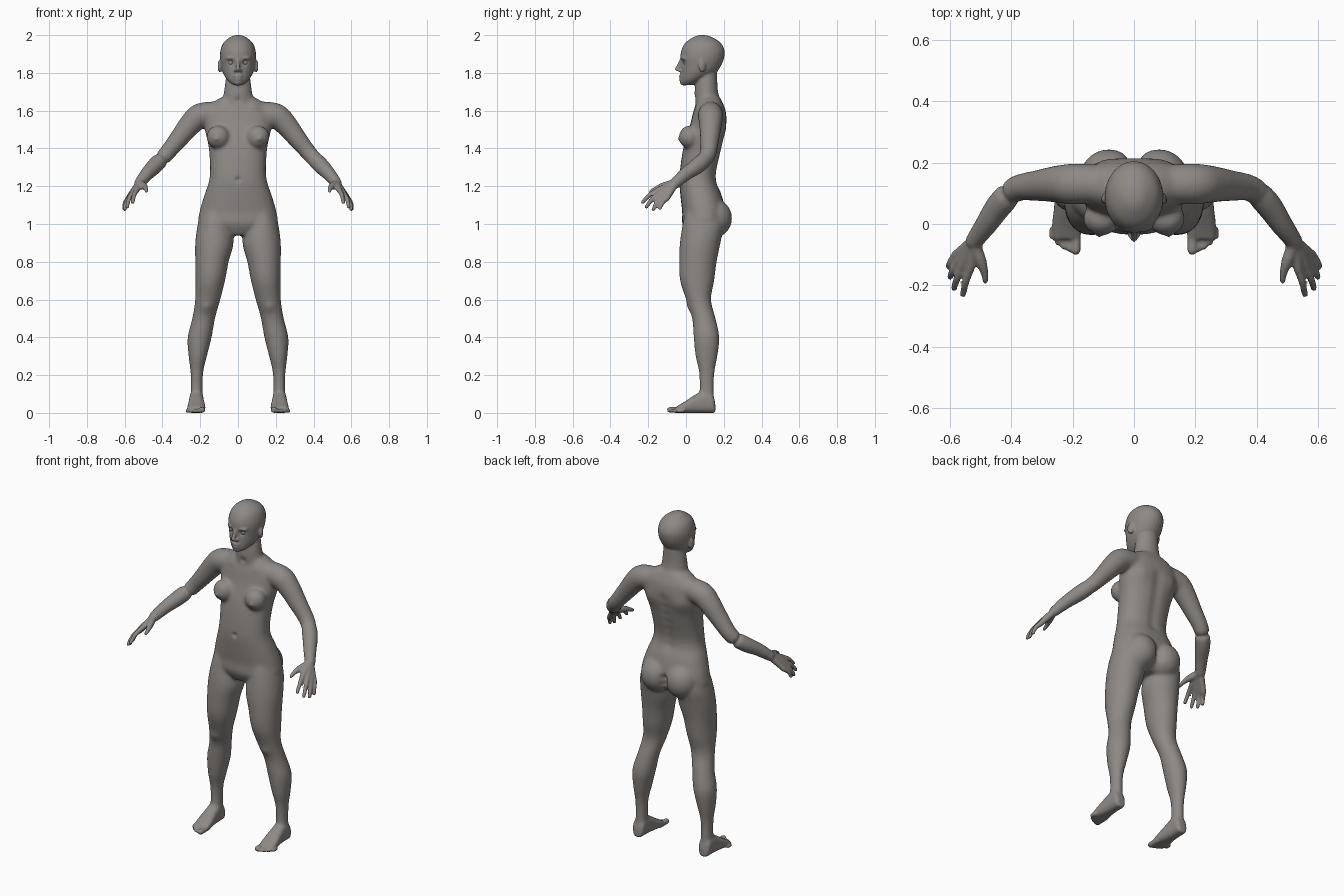
import bpy, bmesh, math
from mathutils import Vector, Matrix
from mathutils.kdtree import KDTree

if "Cube" in bpy.data.objects:
    bpy.data.objects.remove(bpy.data.objects["Cube"], do_unlink=True)

skin = bpy.data.materials.new("warm_grey")
skin.use_nodes = True
skin.diffuse_color = (.27, .25, .235, 1)
skin.node_tree.nodes["Principled BSDF"].inputs["Base Color"].default_value = skin.diffuse_color
X, Y, Z = Vector((1, 0, 0)), Vector((0, 1, 0)), Vector((0, 0, 1))
bm = bmesh.new()


def refine(rows, steps=4):
    """Catmull-Rom interpolation through rows of numbers."""
    rows = [Vector(row) for row in rows]
    last = len(rows) - 1
    result = []
    for i in range(last):
        before, start, end, after = rows[max(i - 1, 0)], rows[i], rows[i + 1], rows[min(i + 2, last)]
        leave, arrive = (end - before) / 2, (after - start) / 2
        for k in range(steps):
            t = k / steps
            ease = t * t * (3 - 2 * t)
            result.append(start * (1 - ease) + end * ease
                          + leave * (t * (1 - t) ** 2) - arrive * (t * t * (1 - t)))
    return result + [rows[last]]


def superellipse(angle, power):
    """Point on a unit superellipse."""
    return [math.copysign(abs(value) ** (2 / power), value)
            for value in (math.cos(angle), math.sin(angle))]


def skin_rings(rings, power=2, sides=24):
    """Closed surface through rings given as centre, first half axis, second half axis."""
    outline = [superellipse(math.tau * i / sides, power) for i in range(sides)]
    loops = [[bm.verts.new(centre + u * p + v * q) for p, q in outline] for centre, u, v in rings]
    for lower, upper in zip(loops, loops[1:]):
        for i in range(sides):
            bm.faces.new((lower[i - 1], lower[i], upper[i], upper[i - 1]))
    bm.faces.new(loops[0][::-1])
    bm.faces.new(loops[-1])


def column(rows, side=1, power=2):
    """Upright loft; rows are height, centre x, half width, front y, back y."""
    skin_rings([(Vector((side * x, (front + back) / 2, height)), X * half, Y * (back - front) / 2)
                for height, x, half, front, back in refine(rows)], power)


def ball(centre, size, side=1, turn=0):
    """Ellipsoid, turned about the vertical."""
    x, y, z = centre
    width, depth, height = size
    spin = Matrix.Rotation(side * turn, 3, "Z")
    rings = []
    for i in range(1, 12):
        angle = math.pi * i / 12
        girth = math.sin(angle)
        middle = Vector((side * x, y, z - height * math.cos(angle)))
        rings.append((middle, spin @ X * (width * girth), spin @ Y * (depth * girth)))
    skin_rings(rings)


def tube(rows, side=1):
    """Round limb with rounded ends; rows are x, y, z, radius."""
    path = refine([(side * x, y, z, radius) for x, y, z, radius in rows])
    rings = []
    for i, point in enumerate(path):
        ahead, behind = path[min(i + 1, len(path) - 1)], path[max(i - 1, 0)]
        along = (ahead.xyz - behind.xyz).normalized()
        across = along.cross(X if abs(along.x) < .6 else Y).normalized()
        rings.append((point.xyz, across * point.w, along.cross(across) * point.w))
    skin_rings(rings)
    for end in (path[0], path[-1]):
        ball(end.xyz, [end.w] * 3)


# Torso
column([(.94, 0, .06, .01, .15), (1, 0, .2, -.02, .2), (1.06, 0, .205, -.02, .21),
        (1.15, 0, .18, -.03, .19), (1.25, 0, .15, -.035, .16), (1.4, 0, .155, -.015, .19),
        (1.52, 0, .18, .02, .215), (1.6, 0, .175, .04, .21), (1.64, 0, .14, .055, .195),
        (1.67, 0, .09, .06, .18)], power=2.3)
# Neck
column([(1.6, 0, .09, .05, .2), (1.7, 0, .075, .045, .17), (1.8, 0, .06, .06, .165)])
# Head
column([(1.735, 0, .025, -.02, .03), (1.76, 0, .055, -.027, .09), (1.8, 0, .08, -.026, .157),
        (1.84, 0, .09, -.026, .187), (1.88, 0, .096, -.03, .202), (1.92, 0, .093, -.025, .204),
        (1.96, 0, .077, -.003, .183), (1.99, 0, .041, .04, .137), (2, 0, .014, .07, .1)])
# Nose, lips and chin
tube([(0, -.026, 1.87, .008), (0, -.038, 1.84, .01), (0, -.047, 1.82, .012)])
for height, half in ((1.784, .026), (1.768, .022)):
    ball((0, -.025, height), (half, .013, .008))
ball((0, -.013, 1.75), (.024, .02, .018))

wrist = Vector((.52, -.055, 1.217))
knuckles = [(.535, -.147, 1.18), (.56, -.14, 1.16), (.573, -.125, 1.145), (.583, -.103, 1.133)]
fingertips = [(.557, -.23, 1.115), (.587, -.21, 1.09), (.6, -.173, 1.077), (.605, -.138, 1.083)]

for side in (1, -1):
    # Nostril, brow and ear
    ball((.012, -.035, 1.812), (.009, .012, .008), side)
    ball((.04, -.014, 1.878), (.028, .012, .007), side, .35)
    ball((.097, .085, 1.835), (.009, .02, .034), side, .35)
    # Breast and buttock
    ball((.105, .018, 1.46), (.062, .056, .062), side)
    ball((.115, -.034, 1.45), [.013] * 3, side)
    ball((.082, .143, 1.03), (.098, .102, .105), side)
    # Leg
    column([(.04, .218, .032, .07, .148), (.2, .218, .033, .07, .15), (.3, .213, .049, .05, .167),
            (.4, .203, .064, .04, .177), (.5, .182, .061, .032, .157), (.6, .16, .067, 0, .133),
            (.7, .147, .079, -.032, .15), (.8, .138, .089, -.037, .163),
            (.9, .125, .102, -.033, .183), (1, .125, .088, -.018, .2),
            (1.08, .115, .07, 0, .17)], side)
    # Foot: rings from heel to ball, with y, half width and top
    foot = refine([(.155, .022, .05), (.14, .035, .1), (.1, .038, .12), (.05, .041, .097),
                   (0, .047, .064), (-.05, .047, .034)])
    skin_rings([(Vector((side * .22, y, top / 2)), X * half, Z * top / 2)
                for y, half, top in foot], power=2.6)
    # Toes, shortening outward
    for i in range(5):
        x, y = .19 + .019 * i, -.085 + .0028 * i * i
        radius = .011 if i else .016
        tube([(x, -.02, radius, radius), (x, y, radius, radius)], side)
    # Arm
    tube([(.12, .13, 1.585, .064), (.2, .13, 1.573, .067), (.25, .13, 1.53, .061),
          (.315, .125, 1.45, .051), (.383, .115, 1.367, .043), (.435, .066, 1.313, .044),
          (.48, 0, 1.266, .037), (*wrist, .029)], side)
    # Palm and fingers
    for knuckle, fingertip in zip(map(Vector, knuckles), map(Vector, fingertips)):
        middle = knuckle.lerp(fingertip, .5) + Vector((.004, -.004, .006))
        tube([(*wrist.lerp(knuckle, .15), .02), (*knuckle, .015)], side)
        tube([(*knuckle, .014), (*middle, .012), (*fingertip, .01)], side)
    # Thumb
    tube([(.517, -.075, 1.213, .021), (.497, -.125, 1.2, .019), (.487, -.16, 1.187, .014),
          (.484, -.19, 1.172, .011)], side)


def bake(thing):
    """Apply all modifiers of an object."""
    graph = bpy.context.evaluated_depsgraph_get()
    baked = bpy.data.meshes.new_from_object(thing.evaluated_get(graph))
    thing.modifiers.clear()
    thing.data = baked


# Fuse the parts into one skin
mesh = bpy.data.meshes.new("body")
bm.to_mesh(mesh)
bm.free()
body = bpy.data.objects.new("body", mesh)
bpy.context.collection.objects.link(body)
fuse = body.modifiers.new("fuse", "REMESH")
fuse.mode = "VOXEL"
fuse.voxel_size = .0065
bake(body)

# Soften the joins of trunk and limbs, sparing face, hands and feet
levels = {}
for vertex in body.data.vertices:
    x, y, z = vertex.co
    weight = min((z - .06) / .08, (1.75 - z) / .05, (.52 - abs(x)) / .06, 1)
    levels.setdefault(round(max(weight, 0), 1), []).append(vertex.index)
soft = body.vertex_groups.new(name="soft")
for weight, members in levels.items():
    soft.add(members, weight, "REPLACE")
for group_name, rounds in (("soft", 28), ("", 2)):
    smooth = body.modifiers.new("smooth", "SMOOTH")
    smooth.factor = .5
    smooth.iterations = rounds
    smooth.vertex_group = group_name
bake(body)

shape = bmesh.new()
shape.from_mesh(body.data)
shape.verts.ensure_lookup_table()
finder = KDTree(len(shape.verts))
for vertex in shape.verts:
    finder.insert(vertex.co, vertex.index)
finder.balance()


def sculpt(centre, radius, offset):
    """Push the skin near a point, fading outward."""
    for spot, index, distance in finder.find_range(centre, radius * 2.5):
        shape.verts[index].co += offset * math.exp(-(distance / radius) ** 2)


# Navel, throat hollow, cleft and spine groove
sculpt((0, -.033, 1.235), .012, Y * .012)
sculpt((0, .05, 1.655), .018, Y * .008)
for height in (1, 1.04):
    sculpt((0, .22, height), .022, Y * -.02)
for i in range(7):
    sculpt((0, .165 + i * .008, 1.22 + i * .05), .03, Y * -.007)
# Eye sockets, shoulder blades, knees and collarbones
for side in (1, -1):
    sculpt((side * .037, -.02, 1.855), .014, Y * .013)
    sculpt((side * .1, .2, 1.5), .045, Y * .007)
    sculpt((side * .168, .015, .56), .028, Y * -.007)
    sculpt((side * .09, .05, 1.63), .025, Y * -.005)
shape.to_mesh(body.data)
shape.free()
body.data.materials.append(skin)
body.data.shade_smooth()

# Eyes
for side, eye_name in ((1, "left_eye"), (-1, "right_eye")):
    bpy.ops.mesh.primitive_uv_sphere_add(segments=24, ring_count=16, radius=.016,
                                         location=(side * .037, .002, 1.855))
    eye = bpy.context.object
    eye.name = eye_name
    eye.data.materials.append(skin)
    eye.data.shade_smooth()
